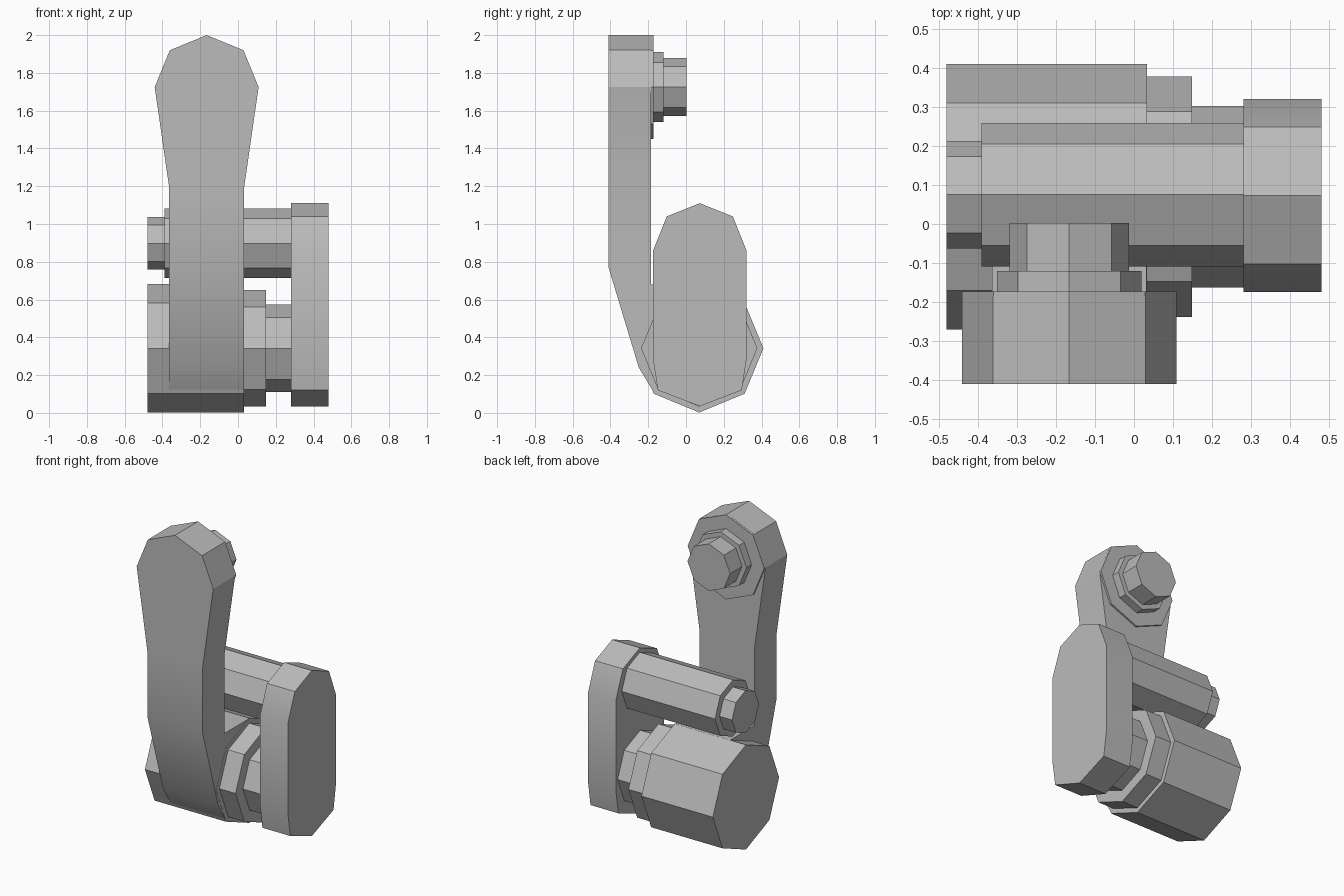
import bpy, bmesh, math
from mathutils import Vector

if "Cube" in bpy.data.objects:
    bpy.data.objects.remove(bpy.data.objects["Cube"])

# One plain grey for every part
grey = bpy.data.materials.new("plain_grey")
grey.use_nodes = True
COLOUR = (0.5, 0.5, 0.5, 1)
grey.diffuse_color = COLOUR
grey.node_tree.nodes["Principled BSDF"].inputs["Base Color"].default_value = COLOUR


def finish(name, bm, smooth_angle=None):
    bmesh.ops.remove_doubles(bm, verts=bm.verts, dist=0.0005)
    bmesh.ops.recalc_face_normals(bm, faces=bm.faces)
    mesh = bpy.data.meshes.new(name)
    bm.to_mesh(mesh)
    bm.free()
    mesh.materials.append(grey)
    obj = bpy.data.objects.new(name, mesh)
    bpy.context.collection.objects.link(obj)
    if smooth_angle:
        bpy.ops.object.select_all(action='DESELECT')
        obj.select_set(True)
        bpy.context.view_layer.objects.active = obj
        bpy.ops.object.shade_smooth_by_angle(angle=math.radians(smooth_angle))


def loft(name, rings, smooth_angle=None):
    """Skin a closed solid through rings of equal length."""
    bm = bmesh.new()
    loops = [[bm.verts.new(p) for p in ring] for ring in rings]
    n = len(loops[0])
    for a, b in zip(loops, loops[1:]):
        for i in range(n):
            j = (i + 1) % n
            bm.faces.new((a[i], a[j], b[j], b[i]))
    bm.faces.new(loops[0])
    bm.faces.new(loops[-1])
    finish(name, bm, smooth_angle)


def octagon(radius):
    return [(radius * math.cos(i * math.pi / 4), radius * math.sin(i * math.pi / 4))
            for i in range(8)]


def rod_x(name, y, z, radius, x0, x1):
    loft(name, [[(x, y + a, z + b) for a, b in octagon(radius)] for x in (x0, x1)])


def rod_y(name, x, z, radius, y0, y1):
    loft(name, [[(x + a, y, z + b) for a, b in octagon(radius)] for y in (y0, y1)])


# Lower pivot barrel and its stepped neck
rod_x("pivot_barrel", 0.07, 0.342, 0.34, -0.48, 0.033)
rod_x("pivot_collar", 0.07, 0.342, 0.308, 0.02, 0.149)
rod_x("pivot_neck", 0.07, 0.342, 0.232, 0.14, 0.29)

# Upper spindle with a small end stub
rod_x("spindle", 0.075, 0.898, 0.184, -0.39, 0.29)
rod_x("spindle_stub", 0.075, 0.898, 0.138, -0.48, -0.38)

# Side link plate joining barrel and spindle
half = [(0, 1.11), (0.175, 1.04), (0.247, 0.86), (0.247, 0.28), (0.222, 0.12), (0, 0.035)]
outline = half + [(-y, z) for y, z in half[-2:0:-1]]
loft("link_plate", [[(x, 0.073 + y, z) for y, z in outline] for x in (0.28, 0.48)], 40)

# Lever arm: front y, front z, back y, back z, half width
LEVER_X = -0.166
stations = [
    (-0.41, 2.0, -0.185, 2.0, 0),
    (-0.41, 1.92, -0.185, 1.92, 0.195),
    (-0.41, 1.725, -0.185, 1.725, 0.275),
    (-0.41, 1.19, -0.185, 1.19, 0.198),
    (-0.41, 0.77, -0.185, 0.68, 0.198),
    (-0.25, 0.24, 0.07, 0.68, 0.198),
    (-0.165, 0.10, 0.07, 0.342, 0.198),
]
rings = []
for yf, zf, yb, zb, w in stations:
    rings.append([(LEVER_X - w, yf, zf), (LEVER_X + w, yf, zf),
                  (LEVER_X + w, yb, zb), (LEVER_X - w, yb, zb)])
loft("lever_arm", rings, 30)

# Boss and stepped pin on the back of the lever head
rod_y("lever_boss", LEVER_X, 1.725, 0.275, -0.19, -0.173)
rod_y("pin_collar", LEVER_X, 1.725, 0.185, -0.18, -0.12)
rod_y("pin", LEVER_X, 1.725, 0.153, -0.13, 0.003)
